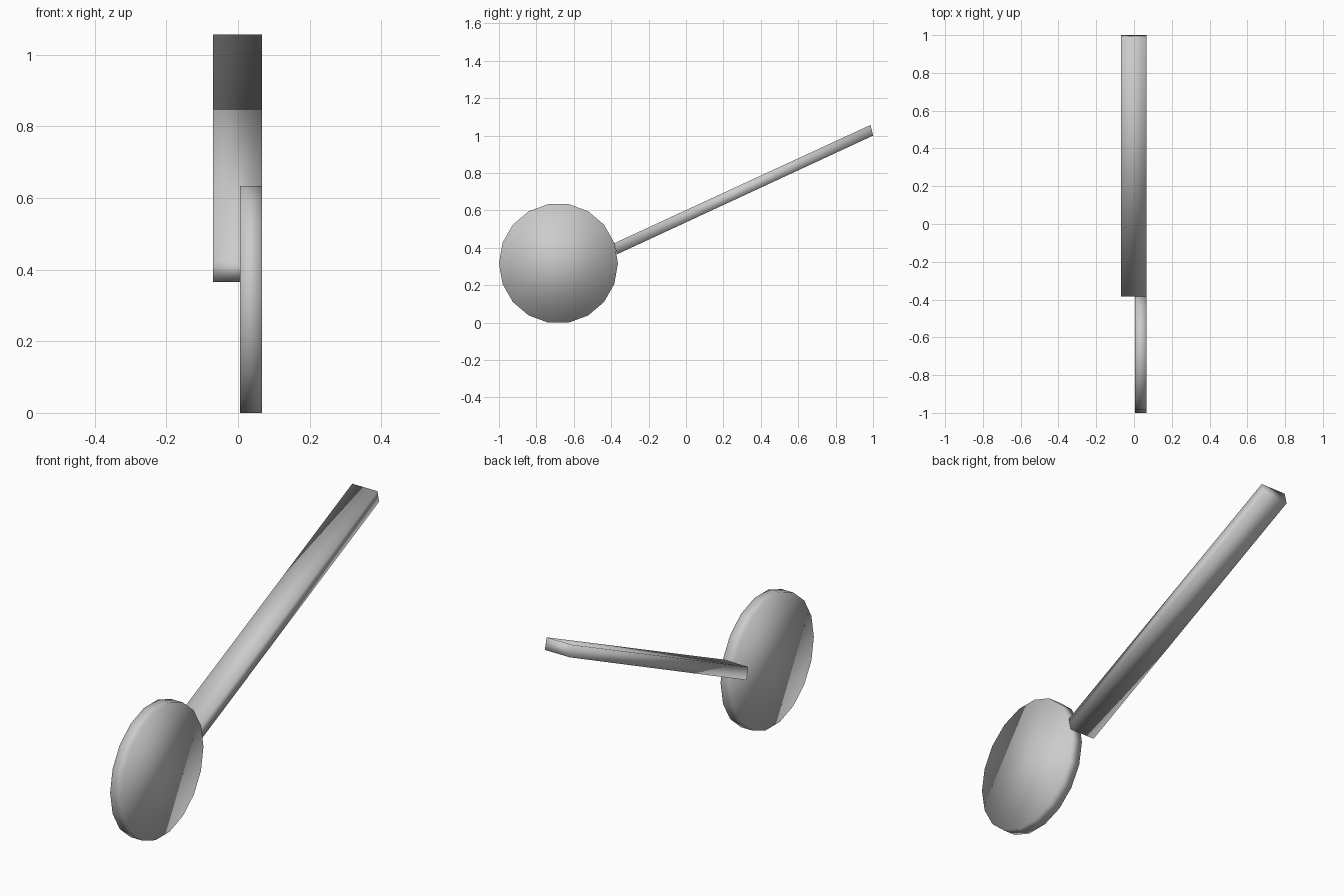
import bpy, bmesh, math
from mathutils import Vector

if "Cube" in bpy.data.objects:
    bpy.data.objects.remove(bpy.data.objects["Cube"])

grey = bpy.data.materials.new("plain_grey")
grey.diffuse_color = (0.6, 0.6, 0.6, 1)
grey.use_nodes = True
grey.node_tree.nodes["Principled BSDF"].inputs["Base Color"].default_value = grey.diffuse_color


def extrude_profile(name, profile, x0, x1):
    """Extrude a (y, z) outline along x into a smooth-shaded solid."""
    bm = bmesh.new()
    face = bm.faces.new([bm.verts.new((x0, y, z)) for y, z in profile])
    ext = bmesh.ops.extrude_face_region(bm, geom=[face], use_keep_orig=True)
    verts = [g for g in ext["geom"] if isinstance(g, bmesh.types.BMVert)]
    bmesh.ops.translate(bm, verts=verts, vec=Vector((x1 - x0, 0, 0)))
    bmesh.ops.recalc_face_normals(bm, faces=bm.faces)
    for f in bm.faces:
        f.smooth = True
    mesh = bpy.data.meshes.new(name)
    bm.to_mesh(mesh)
    bm.free()
    mesh.materials.append(grey)
    obj = bpy.data.objects.new(name, mesh)
    bpy.context.collection.objects.link(obj)
    return obj


# Round head: thin 18-sided disc standing on edge
SIDES = 18
disc = [(-0.682 + 0.318 * math.cos(math.tau * i / SIDES),
         0.317 + 0.3215 * math.sin(math.tau * i / SIDES)) for i in range(SIDES)]
extrude_profile("disc", disc, 0.005, 0.067)

# Handle: flat bar sloping up and back from the disc
bar = [(-0.37, 0.365), (1.0, 1.0), (0.987, 1.057), (-0.383, 0.425)]
extrude_profile("handle", bar, -0.07, 0.067)
